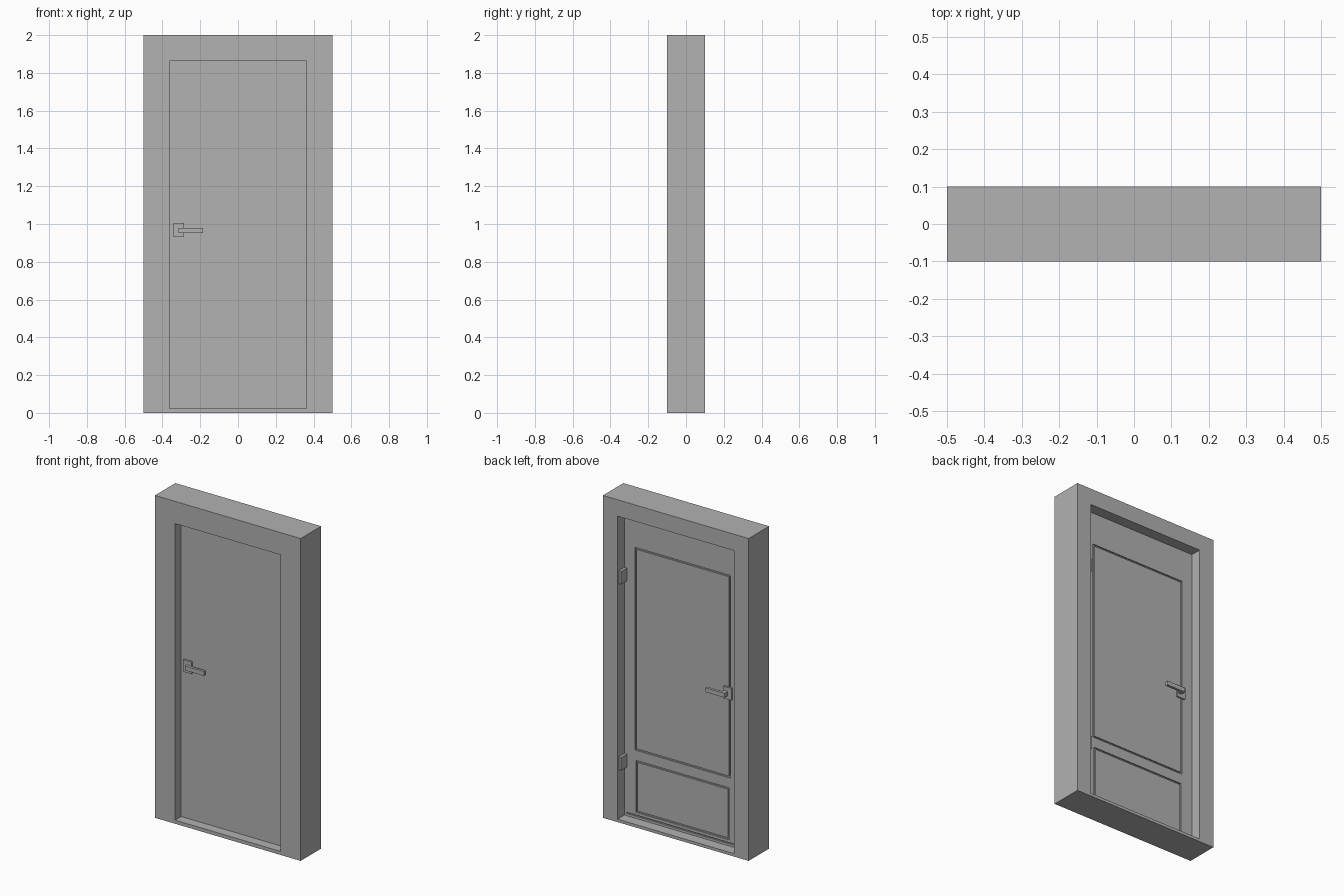
import bpy, bmesh

if "Cube" in bpy.data.objects:
    bpy.data.objects.remove(bpy.data.objects["Cube"])

grey = bpy.data.materials.new("plain grey")
grey.diffuse_color = (0.445, 0.445, 0.445, 1)
grey.use_nodes = True
grey.node_tree.nodes["Principled BSDF"].inputs["Base Color"].default_value = grey.diffuse_color


def finish(name, bm):
    bmesh.ops.recalc_face_normals(bm, faces=bm.faces)
    me = bpy.data.meshes.new(name)
    bm.to_mesh(me)
    bm.free()
    me.materials.append(grey)
    ob = bpy.data.objects.new(name, me)
    bpy.context.collection.objects.link(ob)
    return ob


def box(name, x0, x1, y0, y1, z0, z1):
    bm = bmesh.new()
    bmesh.ops.create_cube(bm, size=1)
    for v in bm.verts:
        v.co = ((x0 + x1) / 2 + v.co.x * (x1 - x0),
                (y0 + y1) / 2 + v.co.y * (y1 - y0),
                (z0 + z1) / 2 + v.co.z * (z1 - z0))
    return finish(name, bm)


def ring(name, stations):
    """Closed rectangular ring; each station is (half width, bottom, top, y)."""
    bm = bmesh.new()
    loops = [[bm.verts.new(p) for p in
              ((-w, y, b), (w, y, b), (w, y, t), (-w, y, t))]
             for w, b, t, y in stations]
    for i, a in enumerate(loops):
        c = loops[(i + 1) % len(loops)]
        for k in range(4):
            n = (k + 1) % 4
            bm.faces.new((a[k], a[n], c[n], c[k]))
    return finish(name, bm)


FRONT, BACK = -0.04, 0.032   # door leaf faces

# frame with a stepped opening, narrower at the front
ring("door_frame", [
    (0.5, 0, 2, -0.1), (0.362, 0.022, 1.862, -0.1),
    (0.362, 0.022, 1.862, FRONT), (0.4, 0.018, 1.898, FRONT),
    (0.4, 0.018, 1.898, 0.1), (0.5, 0, 2, 0.1)])

# door leaf
door = box("door_leaf", -0.4, 0.4, FRONT, BACK, 0.018, 1.898)

# grooves outlining the two back panels, and the bottom seal slot
g, floor, out = 0.01, BACK - 0.008, BACK + 0.02
cutters = [ring("groove_cutter", [
    (w, b, t, floor), (w, b, t, out),
    (w - g, b + g, t - g, out), (w - g, b + g, t - g, floor)])
    for w, b, t in ((0.328, 0.441, 1.698), (0.32, 0.056, 0.378))]
cutters.append(box("slot_cutter", -0.385, 0.385, floor, out, 0.032, 0.039))
for c in cutters:
    c.hide_render = True
    m = door.modifiers.new("groove", 'BOOLEAN')
    m.operation, m.solver, m.object = 'DIFFERENCE', 'EXACT', c
    bpy.context.view_layer.objects.active = door
    bpy.ops.object.modifier_apply(modifier=m.name)
    bpy.data.objects.remove(c)

# handles on both sides: plate, neck and lever
for side, s, face, reach in (("front", -1, FRONT, 0.03), ("back", 1, BACK, 0.042)):
    def part(name, x0, x1, d0, d1, z0, z1):
        ys = sorted((face + s * d0, face + s * d1))
        box(f"{side}_handle_{name}", x0, x1, ys[0], ys[1], z0, z1)
    part("plate", -0.342, -0.285, 0, 0.01, 0.93, 1.005)
    part("neck", -0.315, -0.29, 0.01, reach - 0.016, 0.953, 0.98)
    part("lever", -0.315, -0.185, reach - 0.016, reach, 0.953, 0.98)

# hinges on the back
for name, z in (("lower_hinge", 0.36), ("upper_hinge", 1.515)):
    box(name, 0.383, 0.4, BACK, 0.088, z - 0.04, z + 0.04)
